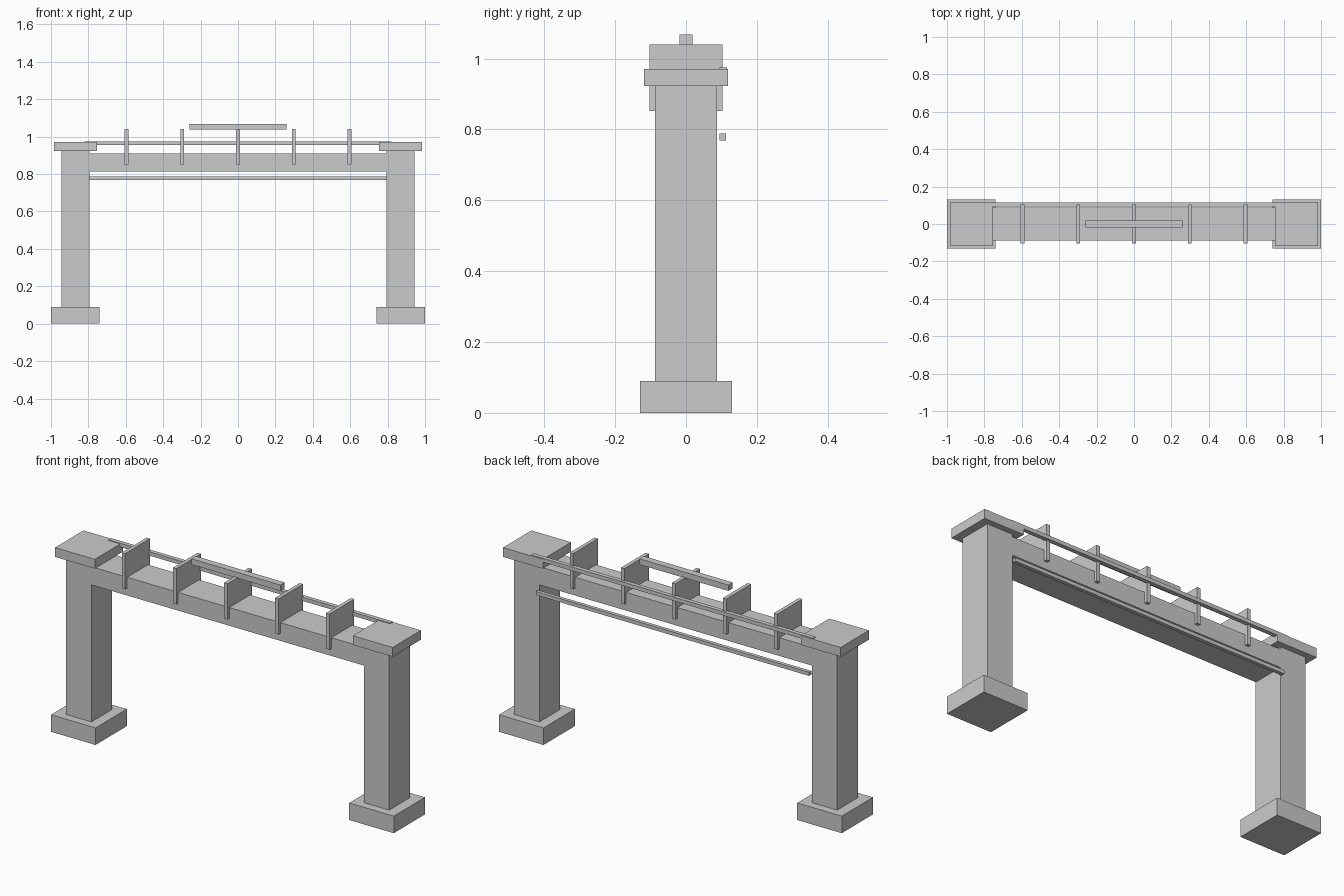
import bpy

if "Cube" in bpy.data.objects:
    bpy.data.objects.remove(bpy.data.objects["Cube"])


def box(name, x, y, z):
    """Axis-aligned box from (min, max) ranges."""
    lo, hi = zip(x, y, z)
    verts = [(px, py, pz) for pz in (lo[2], hi[2])
             for px, py in ((lo[0], lo[1]), (hi[0], lo[1]), (hi[0], hi[1]), (lo[0], hi[1]))]
    faces = [(3, 2, 1, 0), (4, 5, 6, 7)]
    faces += [(i, (i + 1) % 4, (i + 1) % 4 + 4, i + 4) for i in range(4)]
    mesh = bpy.data.meshes.new(name)
    mesh.from_pydata(verts, [], faces)
    obj = bpy.data.objects.new(name, mesh)
    bpy.context.collection.objects.link(obj)
    return obj


# Two pillars, each with a footing and a cap
for side, s in (("left", -1), ("right", 1)):
    def span(a, b):
        return tuple(sorted((s * a, s * b)))
    box(side + "_footing", span(0.74, 1.0), (-0.13, 0.13), (0, 0.09))
    box(side + "_pillar", span(0.795, 0.943), (-0.087, 0.087), (0.09, 0.922))
    box(side + "_cap", span(0.753, 0.985), (-0.118, 0.118), (0.922, 0.971))

# Main crossbeam between the pillars
box("crossbeam", (-0.797, 0.797), (-0.087, 0.087), (0.813, 0.909))

# Upright plates straddling the beam
for i in range(5):
    cx = (i - 2) * 0.298
    box(f"beam_plate_{i + 1}", (cx - 0.01, cx + 0.01), (-0.103, 0.103), (0.852, 1.04))

# Rails along the back
box("upper_rail", (-0.822, 0.822), (0.094, 0.116), (0.955, 0.975))
box("lower_rail", (-0.797, 0.797), (0.094, 0.113), (0.769, 0.788))

# Short bar on top of the central plate
box("top_bar", (-0.26, 0.26), (-0.018, 0.018), (1.037, 1.068))
